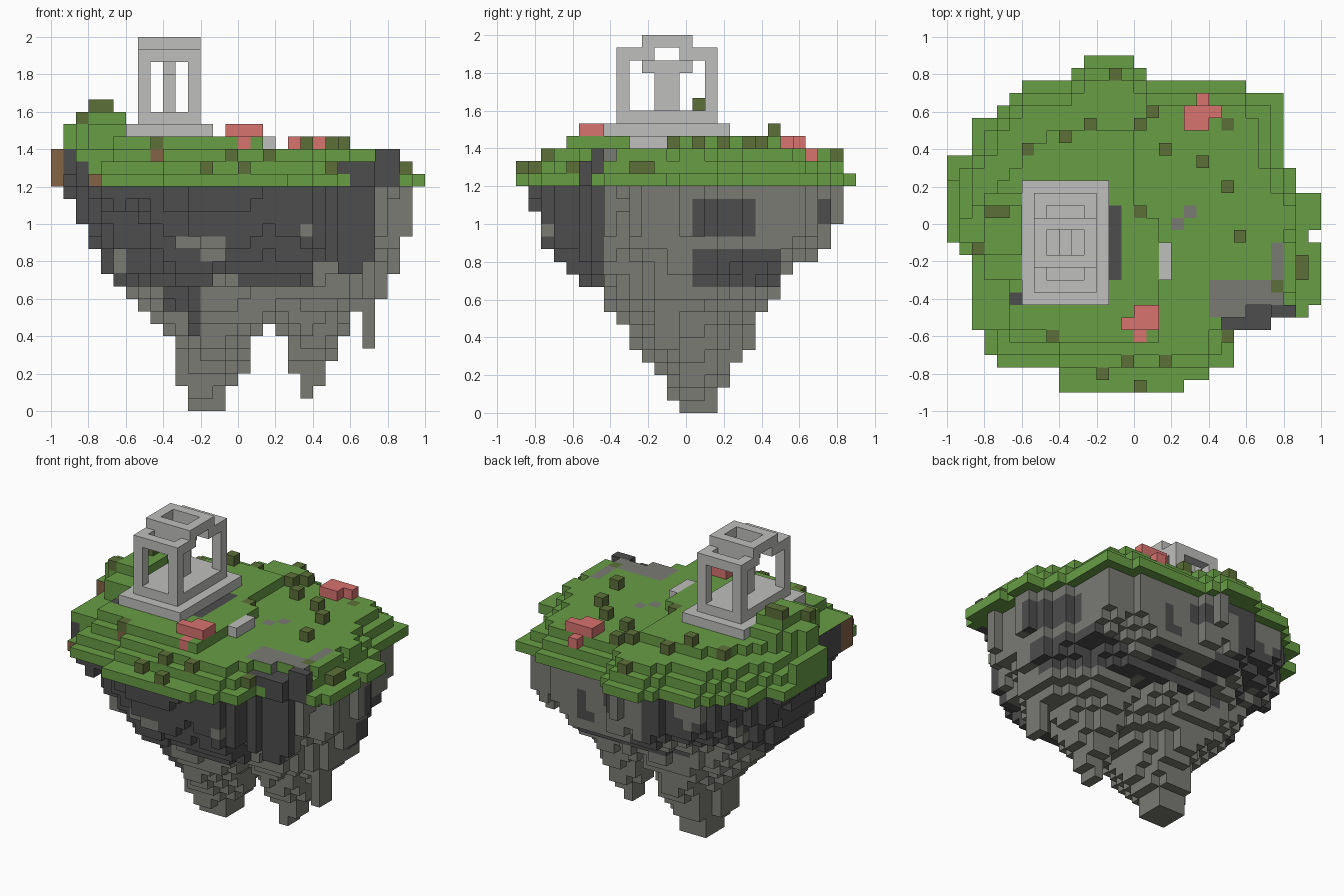
import bpy
import bmesh
from mathutils import Vector, noise

cube = bpy.data.objects.get("Cube")
if cube:
    bpy.data.objects.remove(cube)

UNIT = 1 / 15                      # edge of one block
ORIGIN = Vector((-1, -0.9, 0))


# Materials
def srgb(value):
    value /= 255
    return value / 12.92 if value < 0.04045 else ((value + 0.055) / 1.055) ** 2.4


def make_material(name, *rgb):
    colour = [srgb(c) for c in rgb] + [1]
    mat = bpy.data.materials.new(name)
    mat.use_nodes = True
    mat.diffuse_color = colour
    shader = mat.node_tree.nodes["Principled BSDF"]
    shader.inputs["Base Color"].default_value = colour
    shader.inputs["Roughness"].default_value = 0.9
    return mat


GRASS, TUFT, DARK, ROCK, STONE, FLOWER, DIRT = range(7)
materials = [
    make_material("grass green", 104, 157, 69),
    make_material("tuft olive", 93, 112, 56),
    make_material("dark rock", 77, 77, 78),
    make_material("grey rock", 122, 123, 116),
    make_material("pale stone", 191, 191, 189),
    make_material("flower red", 216, 115, 110),
    make_material("dirt brown", 132, 99, 71),
]

blocks = {}                        # (column, row, level) -> (part, colour)


def fill(part, colour, columns, rows, levels):
    for i in columns:
        for j in rows:
            for k in levels:
                blocks[i, j, k] = (part, colour)


def span(first, last):
    return range(first, last + 1)


# Island outline: first and last column of each row, front to back
outline = [(9, 18), (9, 20), (4, 22), (3, 22), (3, 22), (2, 25), (2, 28)]
outline += [(2, 29)] * 4 + [(1, 29), (0, 28)] + [(0, 29)] * 3
outline += [(0, 27)] * 2 + [(0, 26)] + [(2, 26)] * 3
outline += [(4, 26), (5, 26), (6, 23), (10, 15), (11, 14)]
land = {(i, j) for j, ends in enumerate(outline) for i in span(*ends)}


def shrink(cells):
    return {(i, j) for i, j in cells
            if {(i - 1, j), (i + 1, j), (i, j - 1), (i, j + 1)} <= cells}


# Grass terraces: each level is the outline drawn in by one block
ground = {}
terrace = land
for level in span(18, 21):
    for i, j in terrace:
        plateau = j < 21 and j - i < 13 and i < (15 if j > 13 else 17)
        if (level < 21 or plateau) and level <= max(18, 17 + j):
            ground[i, j] = level
    terrace = shrink(terrace)


def set_ground(columns, rows, level):
    for i in columns:
        for j in rows:
            ground[i, j] = level


set_ground([0], span(12, 16), 20)
set_ground([1], span(12, 13), 22)
set_ground([2, 3], span(5, 10), 20)
set_ground([2], span(11, 14), 22)
set_ground(span(3, 5), span(9, 15), 22)
set_ground(span(3, 5), span(11, 14), 23)
set_ground([15], [4], 20)
set_ground([22], [21], 19)
set_ground([26], [8], 19)
set_ground([28], span(7, 15), 18)
set_ground(span(24, 25), [6], 19)
for (i, j), top in ground.items():
    fill("grass_ground", GRASS, [i], [j], span(18, top))

# Bare patches in the grass
fill("grass_ground", ROCK, span(21, 25), span(7, 8), [20])
fill("grass_ground", ROCK, span(21, 23), [6], [20])
fill("grass_ground", ROCK, [26], [7, 9, 10, 11], [20])
fill("grass_ground", DARK, [13], span(9, 14), [21])
fill("grass_ground", DARK, [5], [7], [21])
for i, j in [(19, 14), (18, 13)]:
    fill("grass_ground", ROCK, [i], [j], [ground[i, j]])
fill("cliff_rock", DARK, span(22, 23), [5], [19])
fill("cliff_rock", DARK, span(24, 25), span(5, 6), span(18, 19))
fill("cliff_rock", DARK, span(26, 27), [6], span(18, 20))

# Hanging rock: level -> left, right, front, back limits of each cone
main_cone = {17: (-.93, .93, -.83, .83), 14: (-.8, .93, -.78, .83),
             11: (-.73, .84, -.64, .6), 10: (-.67, .8, -.57, .53),
             9: (-.6, .4, -.45, .47), 7: (-.47, .27, -.37, .4),
             6: (-.4, .13, -.32, .37), 4: (-.33, .07, -.23, .3),
             2: (-.33, 0, -.13, .23), 0: (-.27, -.07, -.03, .17)}
side_cone = {9: (.13, .81, -.38, .38), 7: (.2, .6, -.25, .27),
             3: (.27, .5, -.07, .15), 1: (.33, .4, 0, .07)}


def limits(cone, k):
    above = min((n for n in cone if n >= k), default=None)
    below = max((n for n in cone if n <= k), default=None)
    if above is None or below is None:
        return None
    t = (k - below) / max(above - below, 1)
    return [a + (b - a) * t for a, b in zip(cone[below], cone[above])]


def inside(cone, i, j, k):
    box = limits(cone, k)
    if not box:
        return False
    x, y, _ = ORIGIN + Vector((i + .5, j + .5, 0)) * UNIT
    left, right, front, back = box
    u = abs(2 * x - left - right) / (right - left)
    v = abs(2 * y - front - back) / (back - front)
    ragged = noise.noise(Vector((i * .43, j * .43, .5)))
    power = 2 if k > 12 or k < 3 else 1.75
    return max(u, v) < 1 and u ** power + v ** power < 1.06 + .35 * ragged


def rock_colour(i, j, k):
    if 5 < k < 10 and 8 < i < 12 and j < 10:
        return DARK
    if i > 19 and j > 6:           # mostly grey right side with dark patches
        patch = (14 <= j <= 18 and 13 < k < 17) or j > 23
        patch = patch or (14 <= j <= 20 and 10 <= k <= 12)
        return DARK if patch else ROCK
    score = noise.noise(Vector((i, j, k)) * .27)
    score += .4 if j < 9 or i < 6 else -.1
    score += .25 if k > 14 else 0
    return DARK if k > 9 and score > 0 else ROCK


layer = shrink(land)
for k in reversed(range(18)):
    layer = {(i, j) for i, j in layer
             if inside(main_cone, i, j, k) or inside(side_cone, i, j, k)}
    for i, j in layer:
        fill("hanging_rock", rock_colour(i, j, k), [i], [j], [k])
fill("hanging_rock", ROCK, [25], span(11, 12), span(5, 10))

# Grass tufts
tufts = [(13, 25), (16, 22), (11, 21), (15, 21), (9, 20), (6, 19), (17, 19),
         (22, 21), (20, 18), (22, 16), (15, 14), (23, 12), (3, 14), (4, 14),
         (2, 11), (8, 4), (14, 2), (12, 1), (17, 2), (15, 0), (22, 4),
         (26, 8), (28, 9), (28, 10)]
for i, j in tufts:
    fill("grass_tufts", TUFT, [i], [j], [ground[i, j] + 1])

# Flower patches
for columns, row in [([20], 23), (span(19, 21), 22), (span(19, 20), 21),
                     (span(15, 16), 6), (span(14, 16), 5), ([15], 4)]:
    for i in columns:
        fill("flowers", FLOWER, [i], [row], [ground[i, row] + 1])

# Pavilion: plinth, floor, corner pillars, open roof frame, centre stone
fill("bench_stone", STONE, [17], span(9, 11), [21])
fill("plinth", STONE, span(6, 12), span(7, 16), [22])
fill("pavilion_floor", STONE, span(7, 11), span(8, 15), [23])
for i in (7, 11):
    for j in (8, 15):
        fill("pillars", STONE, [i], [j], span(24, 27))
    fill("roof_frame", STONE, [i], [8, 9, 10, 13, 14, 15], [28])
    fill("roof_ring", STONE, [i], span(10, 13), [29])
fill("roof_frame", STONE, span(7, 11), [8, 10, 13, 15], [28])
fill("roof_ring", STONE, span(7, 11), [10, 13], [29])
fill("centre_stone", STONE, [9], span(11, 12), span(24, 26))
fill("centre_stone", STONE, [9], span(10, 13), [27])


# Bare earth shows on the steep front-left bank
def face_colour(part, colour, cell, normal):
    i, j, k = cell
    if part != "grass_ground" or k > 20:
        return colour
    if normal.x < 0 and i == 2 and j < 11:
        return DIRT if j < 7 else DARK
    if normal.y < 0:
        if i == 0 or (i, k) in [(3, 18), (8, 20)] and j < 5:
            return DIRT
        if i in (1, 2) and j < 13 and i + k < 22:
            return DARK
        return GRASS
    return colour


# Build every part from the exposed sides of its blocks
def build(part):
    bm = bmesh.new()
    for cell, (owner, colour) in blocks.items():
        if owner != part:
            continue
        centre = Vector(cell) + Vector((.5, .5, .5))
        for axis in range(3):
            for sign in (-1, 1):
                normal = Vector((0, 0, 0))
                normal[axis] = sign
                if tuple(int(c) for c in Vector(cell) + normal) in blocks:
                    continue
                a, b = Vector((0, 0, 0)), Vector((0, 0, 0))
                a[(axis + 1) % 3] = .5
                b[(axis + 2) % 3] = .5 * sign
                mid = centre + normal * .5
                corners = (mid - a - b, mid + a - b, mid + a + b, mid - a + b)
                face = bm.faces.new([bm.verts.new(ORIGIN + c * UNIT)
                                     for c in corners])
                face.material_index = face_colour(part, colour, cell, normal)
    bmesh.ops.remove_doubles(bm, verts=bm.verts, dist=UNIT / 100)
    mesh = bpy.data.meshes.new(part)
    bm.to_mesh(mesh)
    bm.free()
    for mat in materials:
        mesh.materials.append(mat)
    bpy.context.collection.objects.link(bpy.data.objects.new(part, mesh))


for part in sorted({owner for owner, _ in blocks.values()}):
    build(part)
